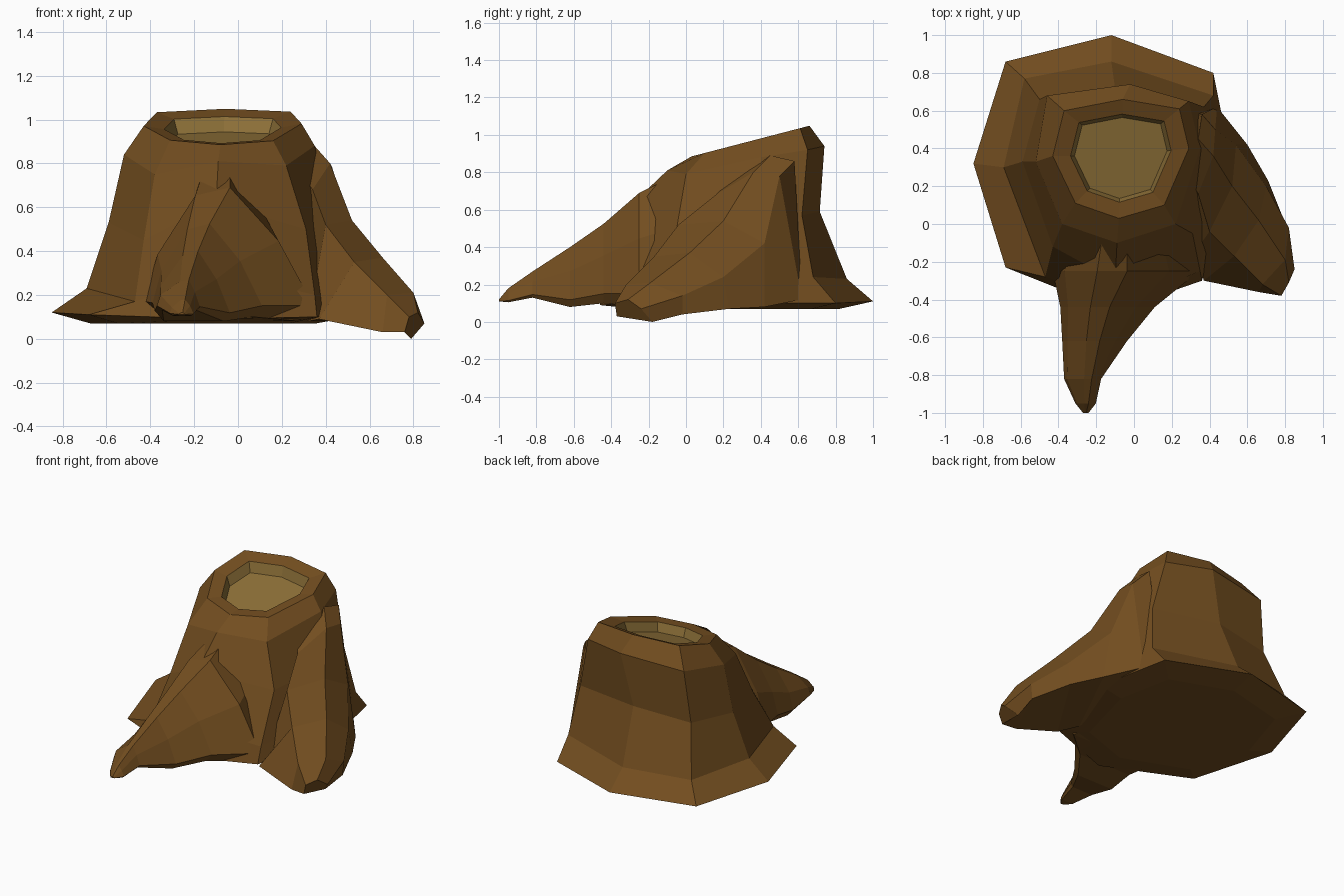
import bpy, bmesh
from mathutils import Vector


def material(name, color):
    m = bpy.data.materials.new(name)
    m.diffuse_color = (*color, 1)
    return m


BARK = material("bark", (0.17, 0.075, 0.014))
WOOD = material("cut_wood", (0.27, 0.165, 0.04))


def loft(name, rings, wood_from=None):
    """Skin a stack of equal-sized rings, cap both ends, flat shaded."""
    bm = bmesh.new()
    rows = [[bm.verts.new(p) for p in ring] for ring in rings]
    n = len(rows[0])
    for i, (a, b) in enumerate(zip(rows, rows[1:])):
        for j in range(n):
            k = (j + 1) % n
            f = bm.faces.new((a[j], a[k], b[k], b[j]))
            f.material_index = int(wood_from is not None and i >= wood_from)
    bm.faces.new(rows[0][::-1])
    top = bm.faces.new(rows[-1])
    top.material_index = int(wood_from is not None)
    bmesh.ops.recalc_face_normals(bm, faces=bm.faces)
    mesh = bpy.data.meshes.new(name)
    bm.to_mesh(mesh)
    bm.free()
    mesh.materials.append(BARK)
    if wood_from is not None:
        mesh.materials.append(WOOD)
    ob = bpy.data.objects.new(name, mesh)
    bpy.context.collection.objects.link(ob)
    return ob


def inset(ring, s, dz):
    c = sum((Vector(p) for p in ring), Vector()) / len(ring)
    return [c + (Vector(p) - c) * s + Vector((0, 0, dz)) for p in ring]


# Trunk: eight columns, counter-clockwise from the right side
flange = [(.52, .30, .10), (.42, .80, .10), (-.12, 1, .11), (-.68, .86, .11),
          (-.85, .32, .12), (-.68, -.23, .11), (-.10, -.46, .09), (.36, -.30, .10)]
low = [(.48, .35, .25), (.42, .68, .24), (-.12, .86, .23), (-.58, .77, .23),
       (-.69, .30, .23), (-.47, -.28, .17), (-.08, -.42, .30), (.35, -.25, .20)]
mid = [(.42, .40, .55), (.37, .62, .57), (-.10, .715, .59), (-.50, .66, .56),
       (-.59, .33, .53), (-.43, -.12, .45), (-.10, -.30, .62), (.31, -.05, .50)]
shoulder = [(.35, .40, .88), (.29, .65, .92), (-.02, .74, .94), (-.46, .68, .91),
            (-.52, .33, .84), (-.38, .0, .75), (-.09, -.10, .81), (.22, .0, .79)]
rim_xy = [(.29, .40), (.24, .61), (-.06, .66), (-.37, .60),
          (-.43, .36), (-.31, .11), (-.08, .03), (.16, .10)]
rim = [(x, y, .885 + .26 * (y - .03)) for x, y in rim_xy]
lip = inset(rim, .74, -.015)
floor = inset(rim, .68, -.08)
base = [(x, y, .07) for x, y, z in inset(flange, .75, 0)]
loft("trunk", [base, flange, low, mid, shoulder, rim, lip, floor], wood_from=6)

# Front root: stations of y, left x, right x, ridge x, top z, bottom z
stations = [(.10, -.30, .22, -.08, .86, .10), (-.25, -.43, .36, -.10, .69, .08),
            (-.44, -.39, .12, -.17, .525, .10), (-.62, -.38, -.03, -.21, .40, .08),
            (-.82, -.37, -.17, -.24, .27, .13), (-.95, -.31, -.20, -.25, .18, .105),
            (-1.0, -.27, -.24, -.255, .12, .11)]
rings = []
for y, xl, xr, xc, zt, zb in stations:
    h, w = zt - zb, xr - xl
    rings.append([(xl + .12 * w, y, zb), (xl, y, zb + .15 * h),
                  (xl + .08 * w, y, zb + .5 * h), (xc - .12 * w, y, zt - .06 * h),
                  (xc + .08 * w, y, zt), (xc + .62 * (xr - xc), y, zb + .6 * h),
                  (xr - .02 * w, y, zb + .12 * h), (xr - .1 * w, y, zb)])
loft("front_root", rings)

# Side root: inner foot, inner edge, ridge, outer edge, outer foot per station
loft("side_root", [
    [(.20, .35, .30), (.25, .30, .82), (.34, .45, .89), (.36, .58, .86), (.30, .60, .30)],
    [(.28, .10, .12), (.34, .16, .68), (.42, .36, .80), (.43, .50, .78), (.44, .62, .12)],
    [(.32, -.15, .08), (.40, -.04, .52), (.52, .20, .54), (.54, .42, .42), (.60, .42, .08)],
    [(.37, -.30, .09), (.53, -.17, .35), (.66, .02, .37), (.70, .20, .24), (.71, .23, .07)],
    [(.66, -.36, .03), (.68, -.32, .20), (.80, -.19, .21), (.82, -.02, .14), (.81, -.02, .04)],
    [(.76, -.37, .03), (.78, -.38, .10), (.82, -.31, .12), (.85, -.24, .07), (.79, -.18, .0)],
])
